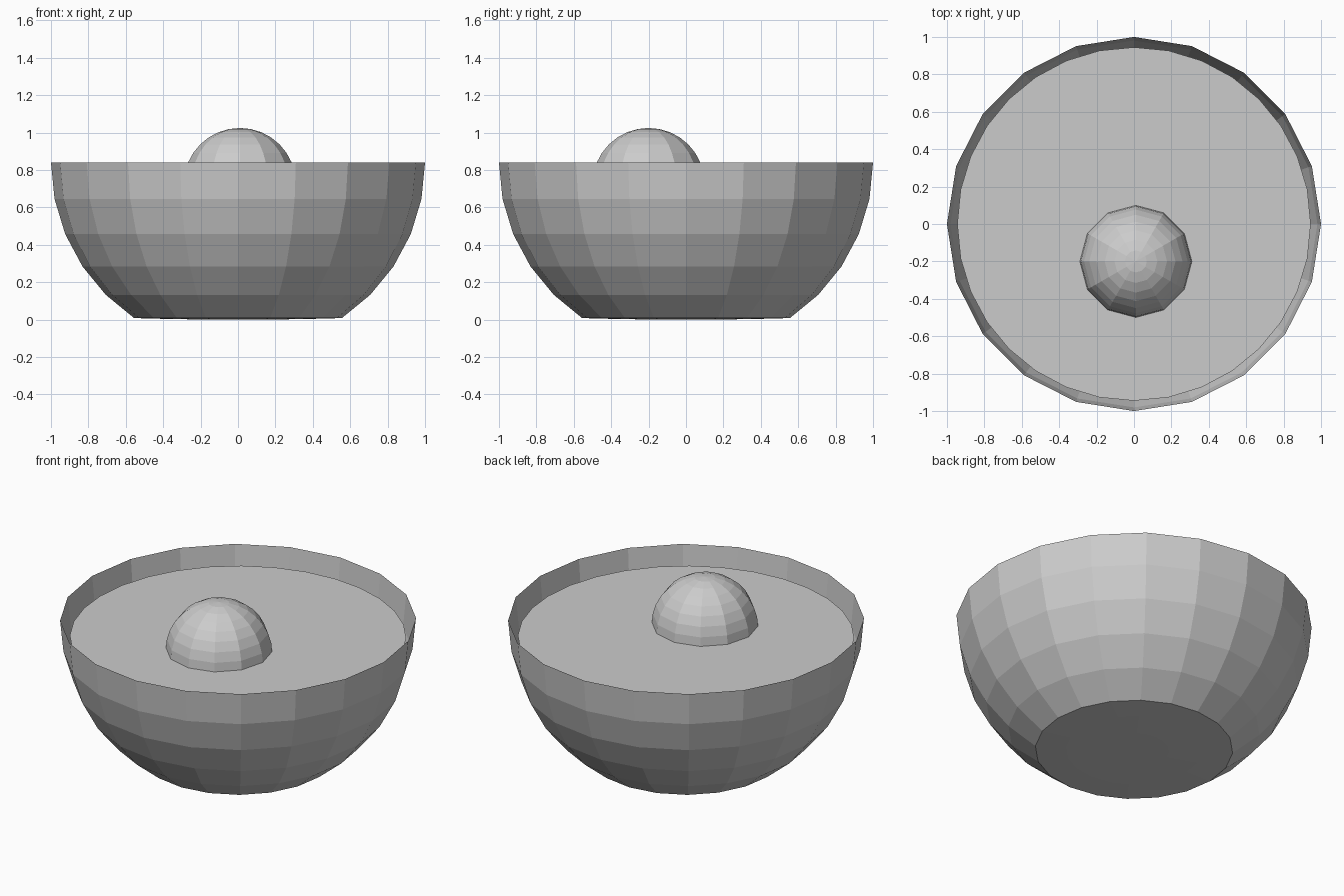
import bpy, bmesh
from math import sin, cos, pi, radians

cube = bpy.data.objects.get("Cube")
if cube:
    bpy.data.objects.remove(cube)

grey = bpy.data.materials.new("plain_grey")
grey.use_nodes = True
colour = (0.6, 0.6, 0.6, 1)
grey.diffuse_color = colour
grey.node_tree.nodes["Principled BSDF"].inputs["Base Color"].default_value = colour


def add_part(name, bm, location=(0, 0, 0)):
    mesh = bpy.data.meshes.new(name)
    bm.to_mesh(mesh)
    bm.free()
    mesh.materials.append(grey)
    obj = bpy.data.objects.new(name, mesh)
    obj.location = location
    bpy.context.collection.objects.link(obj)
    return obj


# Bowl: thin faceted lower hemisphere with an almost flat base
RIM, SIDES, STEP = 0.84, 20, radians(11.25)
profile = [(cos(i * STEP), RIM - sin(i * STEP)) for i in range(6)]
profile += [(0.383, 0.004), (0.195, 0.001)]
bm = bmesh.new()
rings = [[bm.verts.new((r * cos(2 * pi * k / SIDES), r * sin(2 * pi * k / SIDES), z))
          for k in range(SIDES)] for r, z in profile]
centre = bm.verts.new((0, 0, 0))
for k in range(SIDES):
    n = (k + 1) % SIDES
    for upper, lower in zip(rings, rings[1:]):
        bm.faces.new((upper[k], lower[k], lower[n], upper[n]))
    bm.faces.new((rings[-1][k], centre, rings[-1][n]))
add_part("bowl", bm)

# Level filling just inside the rim
bm = bmesh.new()
bmesh.ops.create_circle(bm, cap_ends=True, segments=32, radius=0.945)
add_part("filling", bm, (0, 0, 0.73))

# Ball half sunk in the filling
bm = bmesh.new()
bmesh.ops.create_uvsphere(bm, u_segments=12, v_segments=16, radius=0.3)
add_part("ball", bm, (0.01, -0.2, 0.725))
